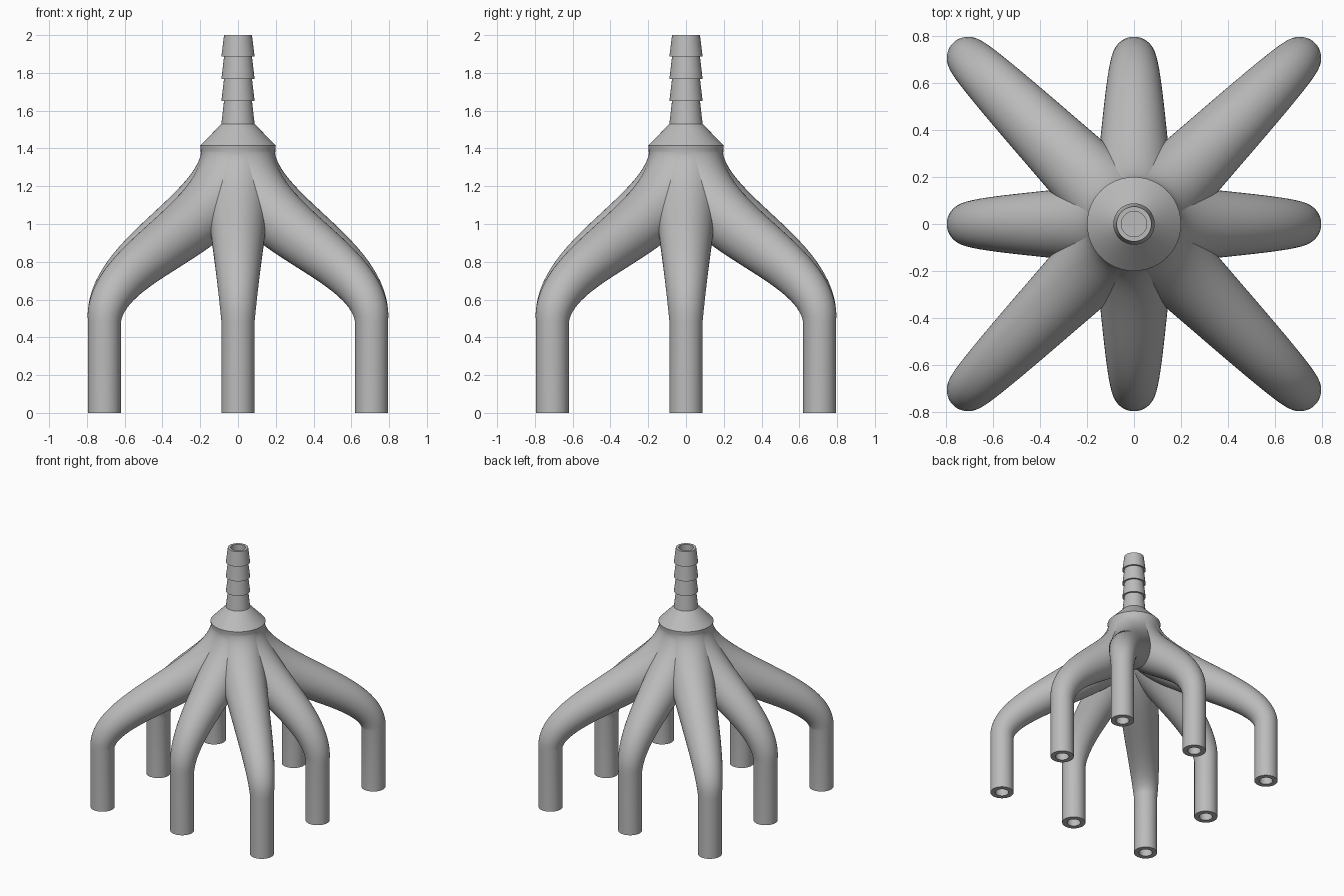
import bpy, bmesh, math
from mathutils import Vector

cube = bpy.data.objects.get("Cube")
if cube:
    bpy.data.objects.remove(cube, do_unlink=True)

SEGMENTS = 48
LEG_REACH = 0.7075    # grid spacing of the outlets
TOP, BEND = 1.415, 0.48
OUTER, BORE = 0.0875, 0.05

grey = bpy.data.materials.new("plain_grey")
grey.use_nodes = True
grey.diffuse_color = (0.5, 0.5, 0.5, 1)
grey.node_tree.nodes["Principled BSDF"].inputs["Base Color"].default_value = (0.5, 0.5, 0.5, 1)


def loft(name, rings):
    """Skin circular rings given as (centre, axis_u, axis_v, radius), capping both ends."""
    bm = bmesh.new()
    loops = []
    for centre, u, v, radius in rings:
        angles = [math.tau * i / SEGMENTS for i in range(SEGMENTS)]
        loops.append([bm.verts.new(centre + radius * (u * math.cos(a) + v * math.sin(a)))
                      for a in angles])
    for a, b in zip(loops, loops[1:]):
        for i in range(SEGMENTS):
            j = (i + 1) % SEGMENTS
            bm.faces.new((a[i], a[j], b[j], b[i]))
    bm.faces.new(loops[0])
    bm.faces.new(loops[-1])
    bmesh.ops.recalc_face_normals(bm, faces=bm.faces)
    mesh = bpy.data.meshes.new(name)
    bm.to_mesh(mesh)
    bm.free()
    mesh.materials.append(grey)
    obj = bpy.data.objects.new(name, mesh)
    bpy.context.collection.objects.link(obj)
    bpy.ops.object.select_all(action='DESELECT')
    obj.select_set(True)
    bpy.context.view_layer.objects.active = obj
    bpy.ops.object.shade_smooth_by_angle(angle=math.radians(30))
    return obj


def leg(name, gx, gy):
    """Tapering S-bend from the cone, then a straight hollow outlet."""
    end = Vector((gx, gy, 0)) * LEG_REACH
    side = Vector((-gy, gx, 0)).normalized()
    up, down = Vector((0, 0, 1)), Vector((0, 0, -1))
    # Corner legs drop further before spreading than the straight ones
    top_handle, bend_handle = (0.44, 0.35) if gx and gy else (0.375, 0.385)
    p0, p3 = up * TOP, end + up * BEND
    p1, p2 = p0 - up * top_handle, p3 + up * bend_handle

    def ring(t, radius):
        s = 1 - t
        centre = s**3 * p0 + 3 * s*s * t * p1 + 3 * s * t*t * p2 + t**3 * p3
        tangent = s*s * (p1 - p0) + 2 * s * t * (p2 - p1) + t*t * (p3 - p2)
        return centre, side, tangent.normalized().cross(side), radius

    steps = 32
    rings = [ring(i / steps, 0.2 + (OUTER - 0.2) * i / steps) for i in range(steps + 1)]
    foot_v = down.cross(side)
    rings += [(end, side, foot_v, OUTER), (end, side, foot_v, BORE)]
    rings += [ring(i / steps, BORE) for i in range(steps, steps // 2, -1)]
    return loft(name, rings)


# Eight outlet legs on a square grid
names = {(0, -1): "front", (0, 1): "back", (1, 0): "left", (-1, 0): "right",
         (1, -1): "front_left", (-1, -1): "front_right",
         (1, 1): "back_left", (-1, 1): "back_right"}
for (gx, gy), label in names.items():
    leg(label + "_outlet_leg", gx, gy)

# Cone and barbed hollow inlet as one turned profile
profile = [(0.2, TOP), (0.088, 1.53)]
for base in (1.652, 1.768, 1.886):
    profile += [(0.074, base), (0.088, base)]
profile += [(0.074, 2.0), (0.054, 2.0), (0.054, 1.45)]
X, Y = Vector((1, 0, 0)), Vector((0, 1, 0))
loft("barbed_inlet", [(Vector((0, 0, z)), X, Y, r) for r, z in profile])
